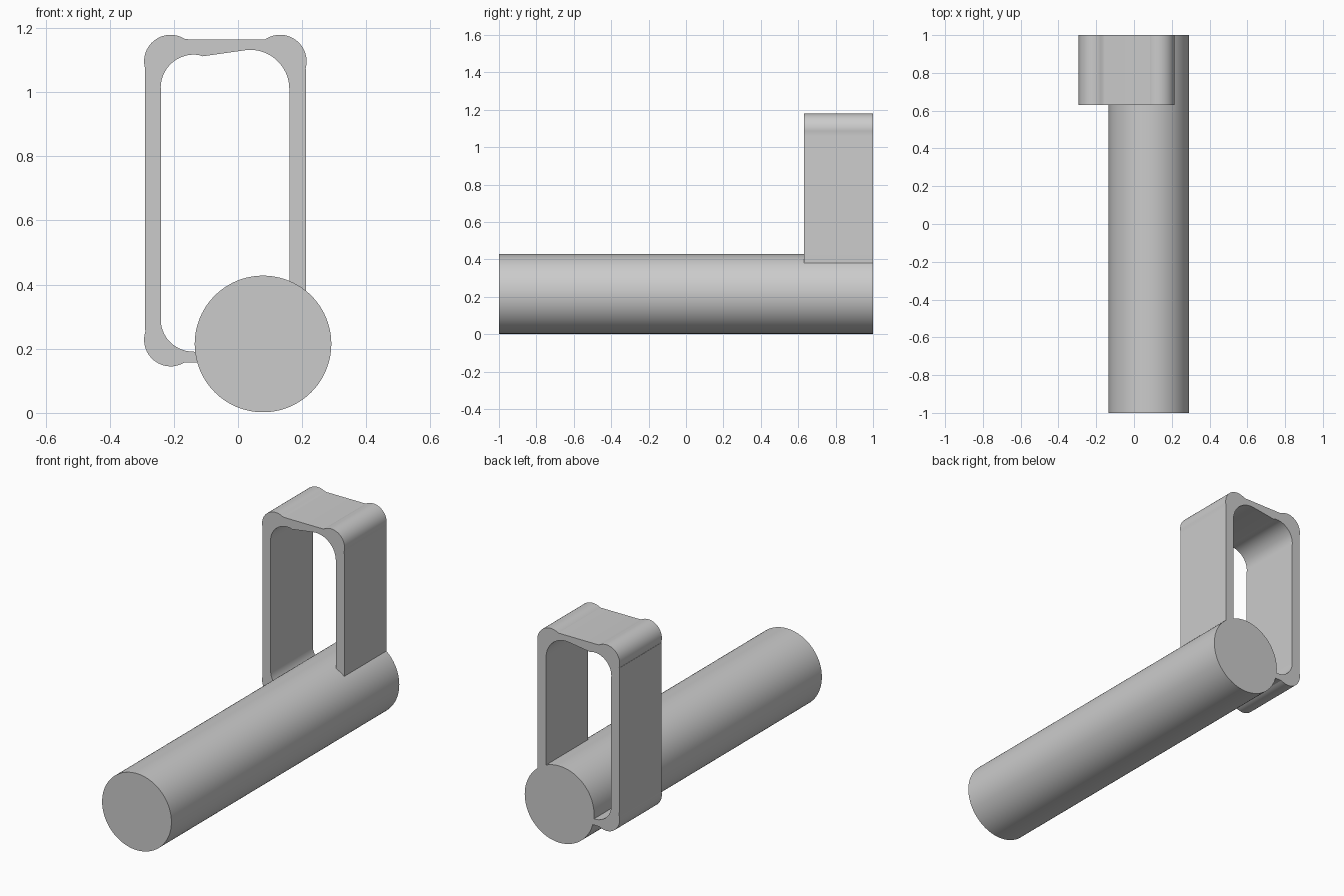
import bpy
import bmesh
from math import cos, sin, radians
from mathutils import Matrix

cube = bpy.data.objects.get("Cube")
if cube:
    bpy.data.objects.remove(cube)

# One plain grey for the whole model
grey = bpy.data.materials.new("plain_grey")
grey.use_nodes = True
colour = (0.6, 0.6, 0.6, 1)
grey.diffuse_color = colour
grey.node_tree.nodes["Principled BSDF"].inputs["Base Color"].default_value = colour

BACK = 1.0
BAR_X, BAR_Z, BAR_R = 0.078, 0.215, 0.213


def arc(cx, cz, r, start, end, steps=16):
    """Points (x, z) along an arc, angles in degrees."""
    angles = [radians(start + (end - start) * i / steps) for i in range(steps + 1)]
    return [(cx + r * cos(a), cz + r * sin(a)) for a in angles]


def finish(bm, name):
    bmesh.ops.recalc_face_normals(bm, faces=bm.faces)
    mesh = bpy.data.meshes.new(name)
    bm.to_mesh(mesh)
    bm.free()
    mesh.materials.append(grey)
    obj = bpy.data.objects.new(name, mesh)
    bpy.context.collection.objects.link(obj)
    bpy.ops.object.select_all(action="DESELECT")
    obj.select_set(True)
    bpy.context.view_layer.objects.active = obj
    bpy.ops.object.shade_smooth_by_angle(angle=radians(30))
    return obj


# Long round bar lying along y
bm = bmesh.new()
bmesh.ops.create_cone(bm, cap_ends=True, segments=96, radius1=BAR_R, radius2=BAR_R,
                      depth=2 * BACK,
                      matrix=Matrix.Translation((BAR_X, 0, BAR_Z)) @ Matrix.Rotation(radians(90), 4, "X"))
finish(bm, "round_bar")

# Open loop bracket: outer edge with bulging corners, then the inner edge back,
# both ends stopping at the bar's surface
outer = ([(-0.126, 0.157), (-0.165, 0.157)]
         + arc(-0.21, 0.228, 0.083, -58, -198)
         + [(-0.29, 0.27), (-0.29, 1.07)]
         + arc(-0.21, 1.096, 0.083, 198, 58)
         + [(-0.155, 1.165), (0.085, 1.165)]
         + arc(0.131, 1.096, 0.083, 122, -15)
         + [(0.212, 1.06), (0.212, 0.377)])
inner = ([(0.16, 0.41), (0.16, 1.0)]
         + arc(0.038, 1.01, 0.122, 0, 95)
         + [(-0.11, 1.112)]
         + arc(-0.138, 1.014, 0.103, 80, 185)
         + [(-0.24, 0.99), (-0.24, 0.31)]
         + arc(-0.14, 0.292, 0.101, 185, 270)
         + [(-0.132, 0.19)])
bm = bmesh.new()
face = bm.faces.new([bm.verts.new((x, 0.63, z)) for x, z in outer + inner])
extruded = bmesh.ops.extrude_face_region(bm, geom=[face], use_keep_orig=True)
moved = [v for v in extruded["geom"] if isinstance(v, bmesh.types.BMVert)]
bmesh.ops.translate(bm, verts=moved, vec=(0, BACK - 0.63, 0))
finish(bm, "loop_bracket")
